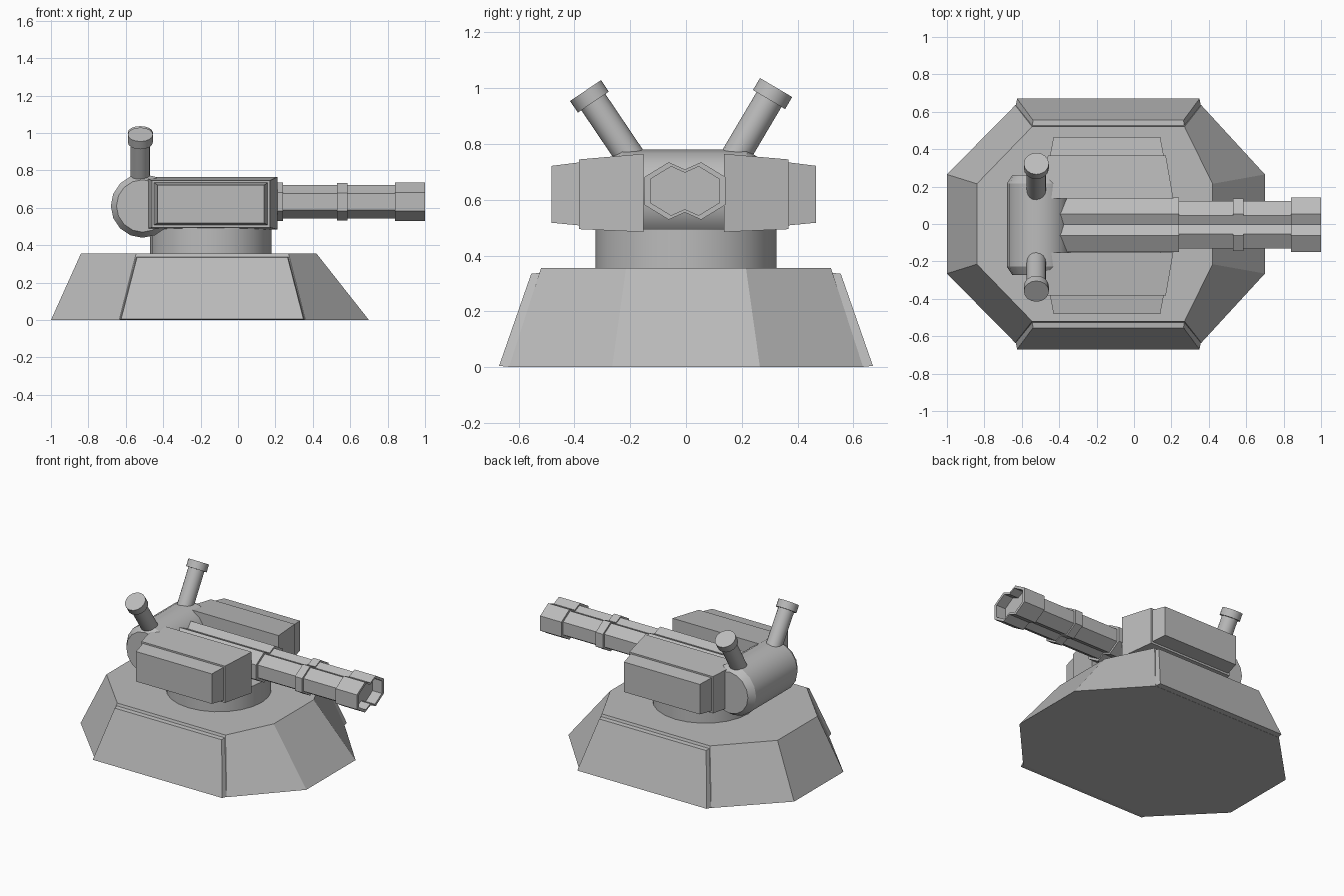
import bpy, bmesh, math
from mathutils import Matrix, Vector

if "Cube" in bpy.data.objects:
    bpy.data.objects.remove(bpy.data.objects["Cube"], do_unlink=True)

# Single material
grey = bpy.data.materials.new("plain_grey")
grey.use_nodes = True
GREY = (0.5, 0.5, 0.5, 1)
grey.diffuse_color = GREY
grey.node_tree.nodes["Principled BSDF"].inputs["Base Color"].default_value = GREY


def loft(name, rings, smooth=False):
    """Skin a list of equal-length point rings and cap both ends."""
    bm = bmesh.new()
    loops = [[bm.verts.new(p) for p in ring] for ring in rings]
    for a, b in zip(loops, loops[1:]):
        for i in range(len(a)):
            j = (i + 1) % len(a)
            bm.faces.new((a[i], a[j], b[j], b[i]))
    bm.faces.new(loops[0])
    bm.faces.new(loops[-1])
    bmesh.ops.recalc_face_normals(bm, faces=bm.faces)
    mesh = bpy.data.meshes.new(name)
    bm.to_mesh(mesh)
    bm.free()
    mesh.materials.append(grey)
    obj = bpy.data.objects.new(name, mesh)
    bpy.context.collection.objects.link(obj)
    if smooth:
        bpy.ops.object.select_all(action='DESELECT')
        obj.select_set(True)
        bpy.context.view_layer.objects.active = obj
        bpy.ops.object.shade_smooth_by_angle(angle=math.radians(32))
    return obj


def turned(name, profile, start, axis, sides):
    """Round part from (distance, radius) pairs along an axis."""
    frame = Matrix.Translation(start) @ Vector(axis).to_track_quat('Z', 'Y').to_matrix().to_4x4()
    rings = []
    for dist, rad in profile:
        angles = [math.tau * i / sides for i in range(sides)]
        rings.append([frame @ Vector((rad * math.cos(a), rad * math.sin(a), dist)) for a in angles])
    return loft(name, rings, True)


# Eight-sided sloped base
def octagon(back, mid_back, mid_front, front, end_y, side_y, z):
    half = [(back, end_y), (mid_back, side_y), (mid_front, side_y), (front, end_y)]
    return [(x, y, z) for x, y in half] + [(x, -y, z) for x, y in reversed(half)]


loft("base", [octagon(-1, -0.635, 0.36, 0.7, 0.265, 0.635, 0),
              octagon(-0.84, -0.545, 0.27, 0.42, 0.215, 0.52, 0.355)])

# Raised plates on both long sides of the base
for side, label in ((1, "back"), (-1, "front")):
    inner = [(-0.635, 0.62, 0), (0.36, 0.62, 0), (0.27, 0.51, 0.34), (-0.545, 0.51, 0.34)]
    outer = [(-0.625, 0.67, 0.005), (0.35, 0.67, 0.005), (0.265, 0.555, 0.335), (-0.54, 0.555, 0.335)]
    loft(label + "_base_plate", [[(x, y * side, z) for x, y, z in ring] for ring in (inner, outer)])

# Turning neck
turned("neck", [(0, 0.325), (0.145, 0.325)], (-0.145, 0, 0.35), (0, 0, 1), 24)

# Chamfered cross drum
turned("drum", [(0, 0.14), (0.045, 0.17), (0.49, 0.17), (0.535, 0.14)],
       (-0.51, -0.273, 0.61), (0, 1, 0), 16)


# Side pods with stepped outer covers
def pod_ring(y, x0, x1, z0, z1):
    return [(x0, y, z0), (x1, y, z0), (x1, y, z1), (x0, y, z1)]


for side, label in ((1, "back"), (-1, "front")):
    shift = -0.008
    loft(label + "_pod", [pod_ring(side * 0.145 + shift, -0.5, 0.21, 0.485, 0.765),
                          pod_ring(side * 0.375 + shift, -0.46, 0.17, 0.495, 0.745)])
    loft(label + "_pod_cover", [pod_ring(side * 0.37 + shift, -0.45, 0.16, 0.508, 0.735),
                                pod_ring(side * 0.474 + shift, -0.43, 0.14, 0.518, 0.722)])


# Twin six-sided barrel: two joined hexagons swept along x
def barrel_ring(x, s):
    quarter = [(0.145, 0.05), (0.058, 0.103), (0, 0.077)]
    top = quarter + [(-y, z) for y, z in reversed(quarter[:2])]
    outline = top + [(-y, -z) for y, z in top]
    # the two halves meet in the same notch, one above and one below
    return [(x, y * s - 0.004, z * s + 0.632) for y, z in outline]


loft("barrel", [barrel_ring(x, s) for x, s in (
    (-0.5, 1), (0.24, 1), (0.24, 0.87), (0.53, 0.87), (0.53, 0.97), (0.585, 0.97),
    (0.585, 0.87), (0.84, 0.87), (0.84, 1), (1, 1), (1, 0.85), (0.93, 0.85))])

# Tilted capped stubs on the drum
for label, tilt, base_y in (("back", 30.6, 0.15), ("front", -34, -0.17)):
    a = math.radians(tilt)
    turned(label + "_stub", [(0, 0.052), (0.29, 0.052), (0.29, 0.067), (0.34, 0.067)],
           (-0.522, base_y, 0.71), (0, math.sin(a), math.cos(a)), 16)
